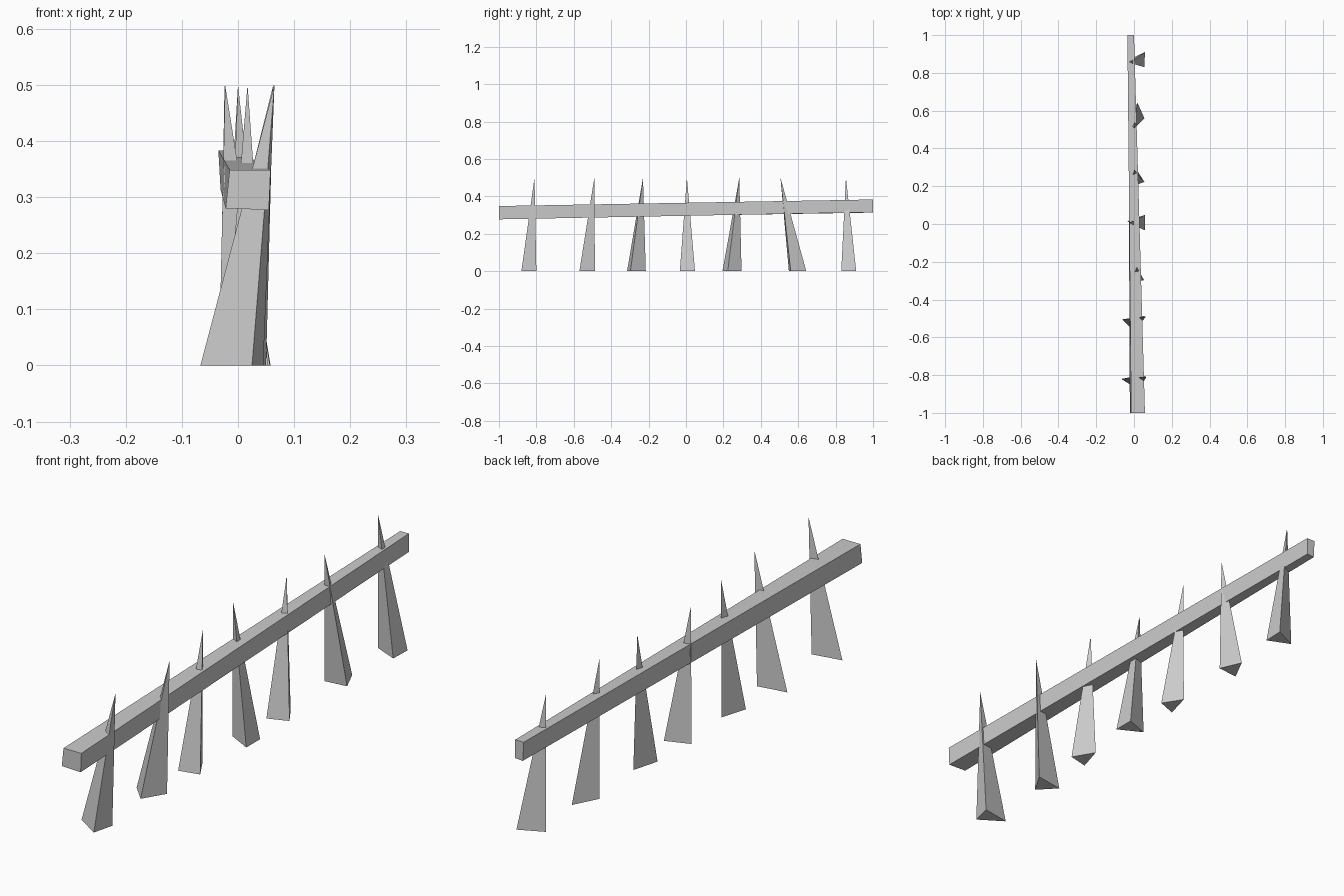
import bpy
import bmesh


def make_object(name, points, faces):
    bm = bmesh.new()
    vs = [bm.verts.new(p) for p in points]
    for f in faces:
        bm.faces.new([vs[i] for i in f])
    bmesh.ops.recalc_face_normals(bm, faces=bm.faces)
    mesh = bpy.data.meshes.new(name)
    bm.to_mesh(mesh)
    bm.free()
    obj = bpy.data.objects.new(name, mesh)
    bpy.context.collection.objects.link(obj)
    return obj


# Rail: a slightly tapered, rising beam between two end sections
front = [(-0.022, -1, 0.28), (0.055, -1, 0.277), (0.058, -1, 0.348), (-0.015, -1, 0.348)]
back = [(-0.031, 1, 0.313), (0.0, 1, 0.315), (0.0, 1, 0.383), (-0.035, 1, 0.383)]
sides = [(i, (i + 1) % 4, (i + 1) % 4 + 4, i + 4) for i in range(4)]
make_object("rail", front + back, sides + [(0, 1, 2, 3), (4, 5, 6, 7)])

# Stakes: three-sided spikes, each with a leaning tip and three ground corners
stakes = [
    ((0.065, -0.81), (-0.067, -0.82), (0.025, -0.88), (0.045, -0.80)),
    ((0.063, -0.49), (-0.062, -0.505), (0.0, -0.57), (0.05, -0.487)),
    ((0.017, -0.23), (-0.025, -0.315), (0.053, -0.297), (0.005, -0.215)),
    ((-0.023, 0.005), (-0.034, 0.015), (0.057, -0.033), (0.057, 0.048)),
    ((0.0, 0.285), (-0.02, 0.195), (0.055, 0.223), (0.008, 0.297)),
    ((0.0, 0.505), (-0.03, 0.55), (0.055, 0.56), (0.018, 0.643)),
    ((-0.024, 0.855), (-0.033, 0.868), (0.055, 0.83), (0.058, 0.91)),
]
for n, (tip, *base) in enumerate(stakes, 1):
    points = [(*tip, 0.5)] + [(*b, 0.0) for b in base]
    make_object(f"stake_{n}", points, [(0, 1, 2), (0, 2, 3), (0, 3, 1), (1, 3, 2)])
